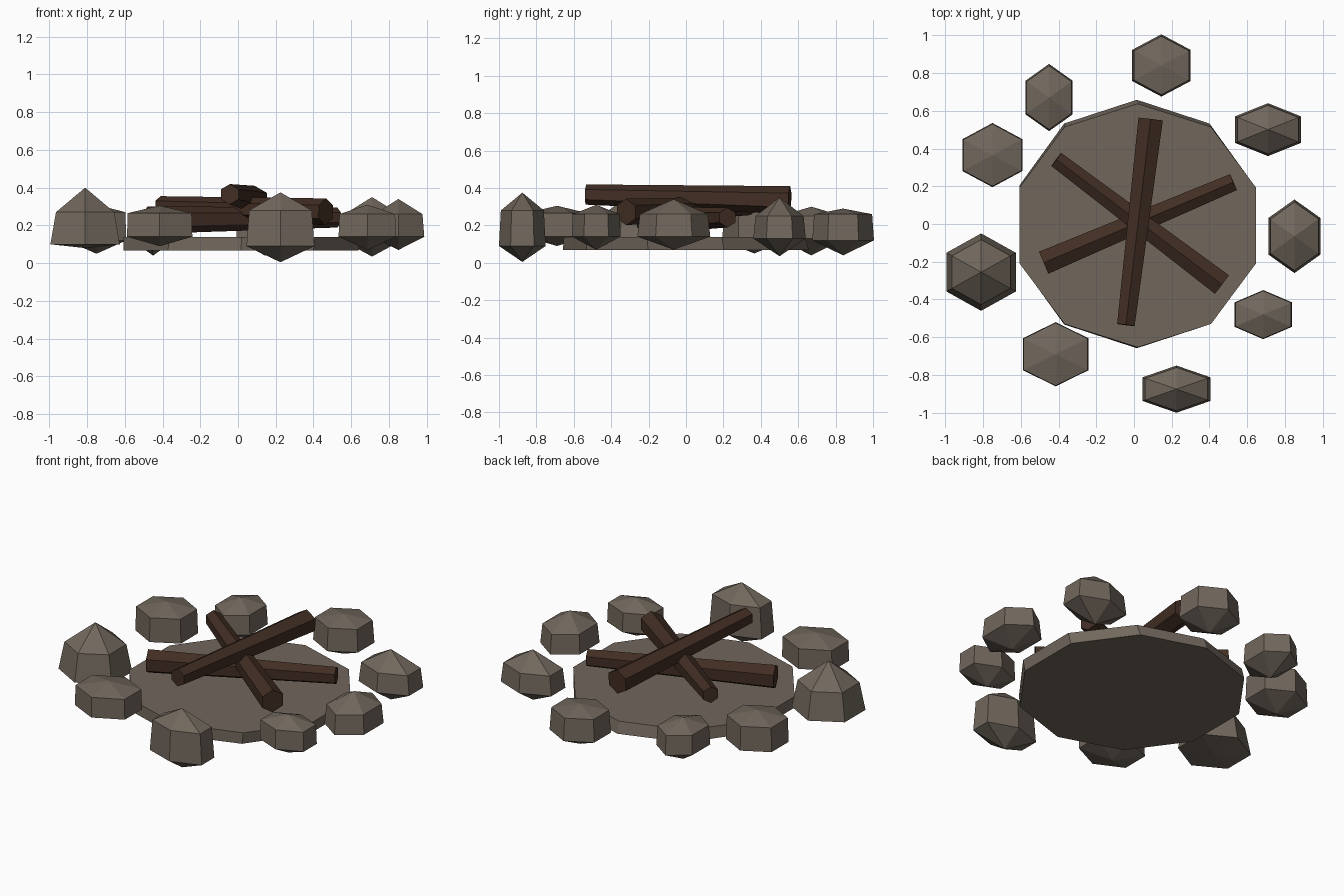
import bpy, bmesh, math
from mathutils import Vector

if "Cube" in bpy.data.objects:
    bpy.data.objects.remove(bpy.data.objects["Cube"])


def material(name, rgb):
    m = bpy.data.materials.new(name)
    m.diffuse_color = (*rgb, 1)
    m.use_nodes = True
    m.node_tree.nodes["Principled BSDF"].inputs["Base Color"].default_value = m.diffuse_color
    return m


STONE = material("grey_brown_stone", (0.165, 0.136, 0.108))
WOOD = material("dark_wood", (0.054, 0.027, 0.017))


def lofted(name, rings, mat, bottom=None, top=None):
    """Skin a stack of rings; close each end with an apex point or a flat cap."""
    bm = bmesh.new()
    loops = [[bm.verts.new(p) for p in ring] for ring in rings]
    n = len(loops[0])
    for a, b in zip(loops, loops[1:]):
        for i in range(n):
            j = (i + 1) % n
            bm.faces.new((a[i], a[j], b[j], b[i]))
    for loop, apex in ((loops[0], bottom), (loops[-1], top)):
        if apex is None:
            bm.faces.new(loop)
        else:
            tip = bm.verts.new(apex)
            for i in range(n):
                bm.faces.new((loop[i], loop[(i + 1) % n], tip))
    bmesh.ops.recalc_face_normals(bm, faces=bm.faces)
    mesh = bpy.data.meshes.new(name)
    bm.to_mesh(mesh)
    bm.free()
    mesh.materials.append(mat)
    obj = bpy.data.objects.new(name, mesh)
    bpy.context.collection.objects.link(obj)


def ring(x, y, z, rx, ry, n):
    angles = [math.pi / 2 + 2 * math.pi * i / n for i in range(n)]
    return [(x + rx * math.cos(a), y + ry * math.sin(a), z) for a in angles]


# Ash bed: thin ten-sided slab
lofted("ash_bed", [ring(0.015, 0.0, 0.068, 0.655, 0.658, 10),
                   ring(0.02, -0.008, 0.138, 0.66, 0.645, 10)], STONE)

# Fire ring stones: x, y, half width, half depth,
# bottom, lower ring z, upper ring z, top, upper ring scale
stones = [
    (0.145, 0.84, 0.155, 0.165, 0.04, 0.12, 0.26, 0.29, 0.94),
    (0.71, 0.50, 0.175, 0.14, 0.035, 0.13, 0.25, 0.35, 0.92),
    (0.85, -0.065, 0.137, 0.195, 0.07, 0.14, 0.26, 0.34, 0.93),
    (0.685, -0.48, 0.152, 0.13, 0.07, 0.14, 0.26, 0.31, 0.97),
    (0.225, -0.875, 0.180, 0.125, 0.005, 0.09, 0.28, 0.375, 0.92),
    (-0.415, -0.69, 0.173, 0.17, 0.09, 0.14, 0.265, 0.305, 0.98),
    (-0.81, -0.255, 0.184, 0.205, 0.08, 0.10, 0.27, 0.40, 0.84),
    (-0.75, 0.365, 0.158, 0.17, 0.05, 0.12, 0.27, 0.31, 0.97),
    (-0.45, 0.67, 0.125, 0.178, 0.04, 0.13, 0.25, 0.30, 0.95),
]
for k, (x, y, hw, hd, z0, z1, z2, z3, s) in enumerate(stones, 1):
    rx = hw / math.cos(math.pi / 6)
    lofted(f"ring_stone_{k}",
           [ring(x, y, z1, rx, hd, 6), ring(x, y, z2, rx * s, hd * s, 6)],
           STONE, bottom=(x, y, z0), top=(x, y, z3))


def log(name, a, ra, b, rb):
    """Tapered six-sided log with a ridge on top."""
    a, b = Vector(a), Vector(b)
    side = (b - a).cross(Vector((0, 0, 1))).normalized()
    up = side.cross(b - a).normalized()

    def section(c, r):
        return [c + r * (up * math.cos(t) + side * math.sin(t))
                for t in (math.pi / 3 * i for i in range(6))]
    lofted(name, [section(a, ra), section(b, rb)], WOOD)


# Crossed logs, stacked
log("top_log", (-0.043, -0.535, 0.365), 0.054, (0.088, 0.555, 0.335), 0.075)
log("middle_log", (0.465, -0.32, 0.272), 0.071, (-0.412, 0.342, 0.305), 0.05)
log("bottom_log", (-0.478, -0.205, 0.228), 0.073, (0.527, 0.222, 0.242), 0.053)
